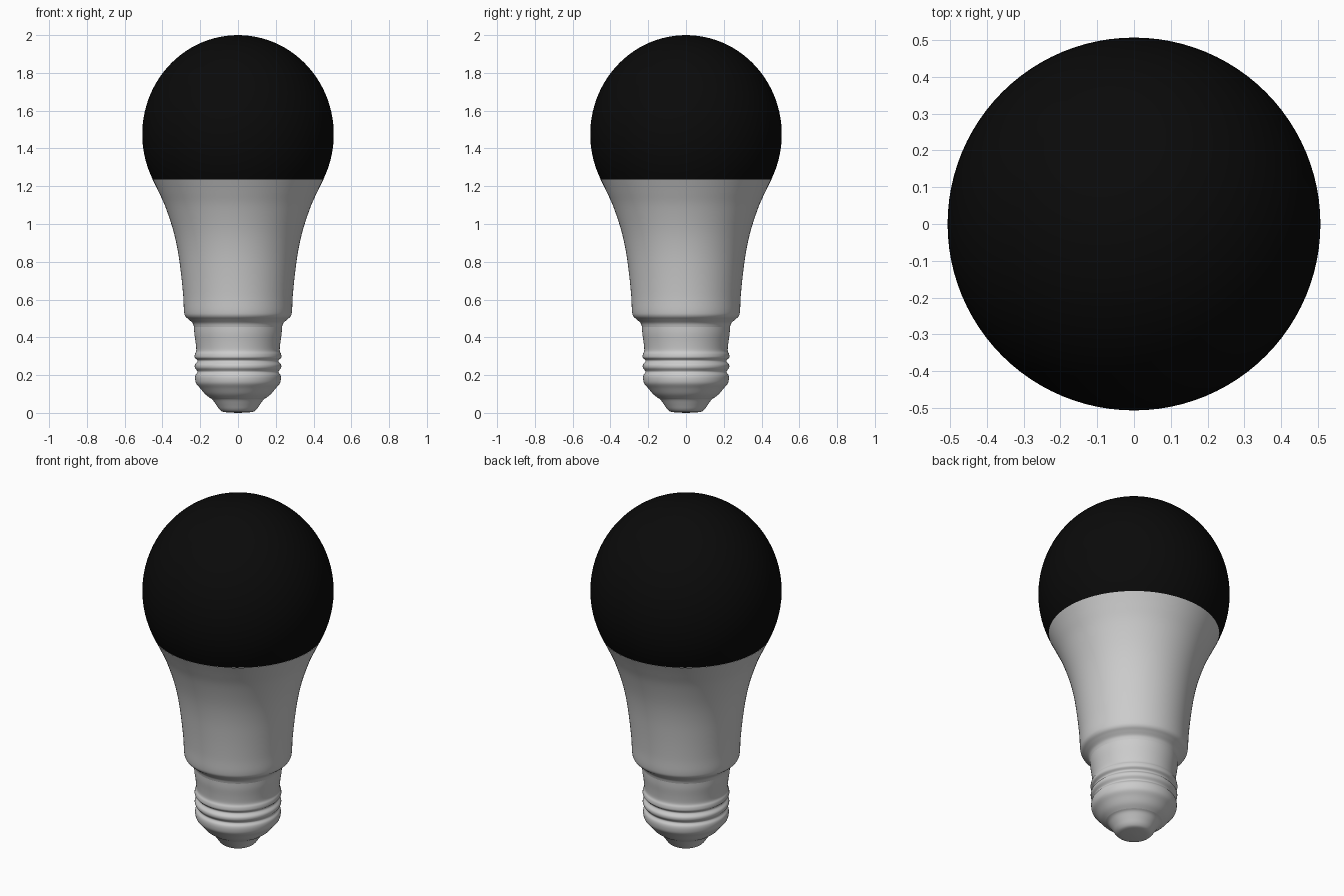
import bpy, bmesh, math

if "Cube" in bpy.data.objects:
    bpy.data.objects.remove(bpy.data.objects["Cube"])

SEG = 96


def smooth_profile(pts, n):
    """Catmull-Rom through (radius, z) points."""
    p = [pts[0]] + pts + [pts[-1]]
    out = []
    for i in range(1, len(p) - 2):
        for k in range(n):
            t = k / n
            out.append(tuple(
                0.5 * (2 * b + (c - a) * t + (2 * a - 5 * b + 4 * c - d) * t * t
                       + (3 * b - a - 3 * c + d) * t ** 3)
                for a, b, c, d in zip(p[i - 1], p[i], p[i + 1], p[i + 2])))
    return out + [pts[-1]]


def lathe(name, profile, angle=40):
    """Spin a bottom-to-top (radius, z) profile about z; zero radius makes a pole."""
    bm = bmesh.new()
    rings = []
    for r, z in profile:
        if r < 1e-4:
            rings.append([bm.verts.new((0, 0, z))] * SEG)
        else:
            rings.append([bm.verts.new((r * math.cos(math.tau * i / SEG),
                                        r * math.sin(math.tau * i / SEG), z))
                          for i in range(SEG)])
    for lo, hi in zip(rings, rings[1:]):
        for i in range(SEG):
            j = (i + 1) % SEG
            bm.faces.new(list(dict.fromkeys((lo[i], lo[j], hi[j], hi[i]))))
    mesh = bpy.data.meshes.new(name)
    bm.to_mesh(mesh)
    bm.free()
    ob = bpy.data.objects.new(name, mesh)
    bpy.context.collection.objects.link(ob)
    bpy.ops.object.select_all(action='DESELECT')
    ob.select_set(True)
    bpy.context.view_layer.objects.active = ob
    bpy.ops.object.shade_smooth_by_angle(angle=math.radians(angle))
    return ob


# Contact tip at the very bottom
lathe("contact_tip", smooth_profile(
    [(0, 0), (0.045, 0.002), (0.08, 0.006), (0.098, 0.018),
     (0.115, 0.042), (0.135, 0.07), (0.15, 0.08)], 4))

# Screw base with rounded thread rings
lathe("screw_base", smooth_profile(
    [(0.15, 0.08), (0.175, 0.1), (0.2, 0.13), (0.221, 0.155), (0.227, 0.18),
     (0.225, 0.2), (0.216, 0.213), (0.216, 0.222), (0.228, 0.238),
     (0.228, 0.255), (0.216, 0.27), (0.216, 0.28), (0.229, 0.293),
     (0.228, 0.312), (0.221, 0.33), (0.224, 0.37), (0.231, 0.42), (0.233, 0.455)], 4))

# Flared housing between the screw base and the globe
lathe("housing", smooth_profile(
    [(0.233, 0.455), (0.24, 0.475), (0.26, 0.494), (0.279, 0.512), (0.286, 0.54),
     (0.29, 0.62), (0.302, 0.74), (0.319, 0.86), (0.344, 0.97),
     (0.384, 1.09), (0.42, 1.17), (0.452, 1.235)], 5))

# Dark globe, very slightly taller than a sphere
R, TOP, MID, RIM = 0.507, 2.0, 1.475, 1.235
H = TOP - MID
a0 = -math.asin((MID - RIM) / H)
profile = []
for k in range(33):
    a = a0 + (math.pi / 2 - a0) * k / 32
    profile.append((R * math.cos(a), MID + H * math.sin(a)))
globe = lathe("globe", profile)
black = bpy.data.materials.new("black")
black.diffuse_color = (0.003, 0.003, 0.003, 1)
black.use_nodes = True
black.node_tree.nodes["Principled BSDF"].inputs["Base Color"].default_value = black.diffuse_color
globe.data.materials.append(black)
